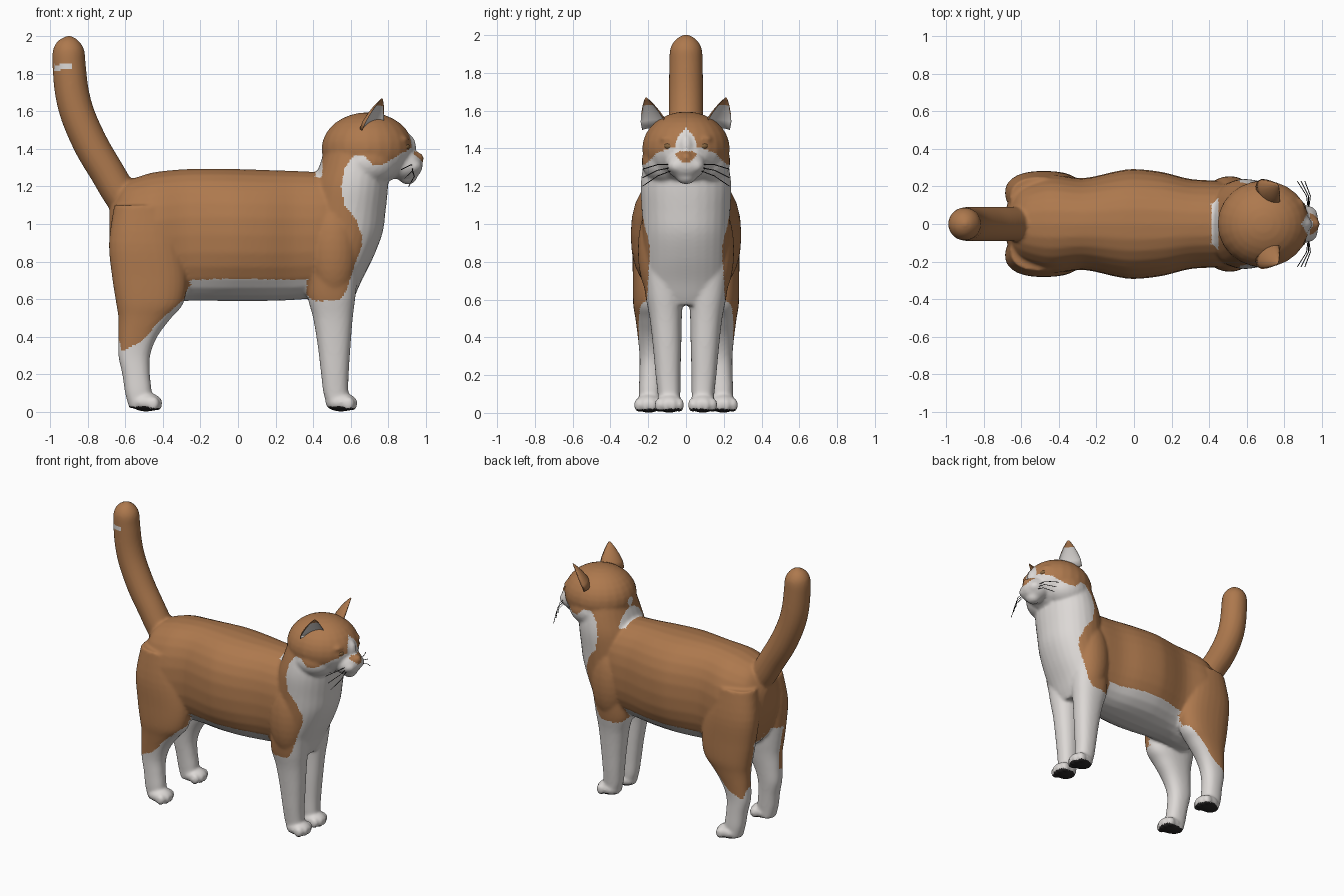
import bpy, bmesh, math
from mathutils import Vector, Matrix

if "Cube" in bpy.data.objects:
    bpy.data.objects.remove(bpy.data.objects["Cube"])


def material(name, rgb):
    m = bpy.data.materials.new(name)
    m.diffuse_color = (*rgb, 1)
    m.use_nodes = True
    m.node_tree.nodes["Principled BSDF"].inputs["Base Color"].default_value = m.diffuse_color
    return m


GINGER = material("ginger fur", (0.42, 0.19, 0.075))
WHITE = material("white fur", (0.72, 0.69, 0.67))
DARK = material("dark pads", (0.02, 0.018, 0.018))
EYE = material("amber eye", (0.24, 0.13, 0.05))


def make(name, bm, mats):
    bmesh.ops.recalc_face_normals(bm, faces=bm.faces)
    me = bpy.data.meshes.new(name)
    bm.to_mesh(me)
    bm.free()
    for m in mats:
        me.materials.append(m)
    for p in me.polygons:
        p.use_smooth = True
    ob = bpy.data.objects.new(name, me)
    bpy.context.collection.objects.link(ob)
    return ob


def smooth_path(rows, steps=4):
    """Catmull-Rom resampling of rows of numbers."""
    out = []
    for i in range(len(rows) - 1):
        a, b, c, d = (rows[max(0, min(len(rows) - 1, i + k))] for k in (-1, 0, 1, 2))
        for s in range(steps):
            t = s / steps
            out.append([0.5 * (2 * q + (r - p) * t + (2 * p - 5 * q + 4 * r - w) * t * t
                               + (3 * q - p - 3 * r + w) * t ** 3) for p, q, r, w in zip(a, b, c, d)])
    return out + [list(rows[-1])]


def skin(bm, rings):
    loops = [[bm.verts.new(p) for p in r] for r in rings]
    for a, b in zip(loops, loops[1:]):
        for i in range(len(a)):
            j = (i + 1) % len(a)
            bm.faces.new((a[i], a[j], b[j], b[i]))
    bm.faces.new(loops[0])
    bm.faces.new(loops[-1])


def loft(bm, axis, rows, side=1, power=2.3, n=28):
    """Rows: station on axis, low, high, y centre, y half width."""
    rings = []
    for t, lo, hi, yc, hy in smooth_path(rows):
        ring = []
        for i in range(n):
            c, s = math.cos(math.tau * i / n), math.sin(math.tau * i / n)
            c, s = (math.copysign(abs(v) ** (2 / power), v) for v in (c, s))
            m = (lo + hi) / 2 + (hi - lo) / 2 * c
            y = side * (yc + hy * s)
            ring.append((t, y, m) if axis == "x" else (m, y, t))
        rings.append(ring)
    skin(bm, rings)


def ball(bm, centre, radii):
    mat = Matrix.Translation(centre) @ Matrix.Diagonal((*radii, 1))
    bmesh.ops.create_uvsphere(bm, u_segments=24, v_segments=16, radius=1, matrix=mat)


def lerp(table, x):
    if x <= table[0][0]:
        return table[0][1]
    for (a, b), (c, d) in zip(table, table[1:]):
        if x <= c:
            return b + (d - b) * (x - a) / (c - a)
    return table[-1][1]


bm = bmesh.new()
# trunk, from rump to shoulders
loft(bm, "x", [(-.685, .9, 1.07, 0, .07), (-.66, .8, 1.13, 0, .14), (-.6, .66, 1.22, 0, .21),
               (-.5, .58, 1.262, 0, .255), (-.42, .57, 1.28, 0, .265), (-.27, .59, 1.293, 0, .245),
               (-.1, .59, 1.295, 0, .28), (0, .59, 1.293, 0, .293), (.15, .59, 1.288, 0, .277),
               (.3, .595, 1.283, 0, .24), (.45, .61, 1.275, 0, .23), (.55, .63, 1.26, 0, .21)])
# chest and neck
loft(bm, "z", [(.57, .39, .6, 0, .17), (.62, .37, .625, 0, .2), (.7, .36, .66, 0, .22),
               (.82, .36, .72, 0, .225), (.95, .36, .77, 0, .23), (1.07, .37, .787, 0, .235),
               (1.2, .395, .8, 0, .24), (1.3, .43, .8, 0, .228), (1.42, .47, .8, 0, .2)], power=2.1)
# head
ball(bm, (.69, 0, 1.4), (.245, .232, .195))
ball(bm, (.89, 0, 1.315), (.095, .105, .085))
ball(bm, (.905, 0, 1.255), (.05, .055, .045))
ball(bm, (.945, 0, 1.35), (.047, .035, .035))
ball(bm, (.9, 0, 1.41), (.05, .04, .07))
for s in (-1, 1):
    ball(bm, (.69, s * .1, 1.33), (.16, .135, .125))      # cheek
    ball(bm, (.925, s * .042, 1.308), (.055, .055, .045))  # whisker pad
    ball(bm, (.86, s * .09, 1.45), (.05, .055, .025))      # brow
    ball(bm, (.51, s * .15, .86), (.13, .105, .27))        # shoulder
    # front leg
    loft(bm, "z", [(.02, .48, .59, .09, .055), (.1, .455, .588, .09, .06), (.2, .443, .59, .095, .066),
                   (.35, .425, .6, .1, .075), (.5, .4, .612, .107, .085), (.62, .37, .627, .115, .1),
                   (.75, .38, .64, .12, .11)], s)
    # hind leg
    loft(bm, "z", [(.02, -.58, -.47, .19, .055), (.1, -.602, -.46, .19, .06), (.2, -.617, -.47, .185, .062),
                   (.3, -.638, -.468, .18, .066), (.4, -.638, -.43, .18, .075), (.5, -.638, -.355, .18, .088),
                   (.58, -.65, -.29, .18, .1), (.72, -.672, -.27, .175, .107), (.9, -.688, -.3, .165, .115),
                   (1.1, -.66, -.36, .14, .11)], s)
    # paws with four toes
    for x, y in ((.55, .088), (-.49, .197)):
        ball(bm, (x, s * y, .05), (.085, .072, .05))
        for k in range(4):
            o = (k - 1.5) * .036
            ball(bm, (x + .062 - abs(o) * .45, s * (y + o), .042), (.034, .024, .038))
# tail
path = smooth_path([(-.56, 1.06, .09), (-.635, 1.17, .092), (-.7, 1.28, .092), (-.78, 1.415, .093),
                    (-.85, 1.57, .092), (-.885, 1.7, .091), (-.9, 1.84, .089), (-.903, 1.915, .086),
                    (-.903, 1.955, .072), (-.902, 1.985, .045), (-.902, 2.003, .01)])
rings = []
for i, (x, z, r) in enumerate(path):
    a, b = path[max(i - 1, 0)], path[min(i + 1, len(path) - 1)]
    d = Vector((b[0] - a[0], 0, b[1] - a[1])).normalized()
    u = Vector((d.z, 0, -d.x))
    rings.append([Vector((x, 0, z)) + r * (u * math.cos(t) + Vector((0, 1, 0)) * math.sin(t))
                  for t in (math.tau * k / 24 for k in range(24))])
skin(bm, rings)

# fuse the parts into one smooth coat
cat = make("cat_coat", bm, [])
mod = cat.modifiers.new("fuse", "REMESH")
mod.mode, mod.voxel_size, mod.use_smooth_shade = "VOXEL", .01, True
mod = cat.modifiers.new("soften", "SMOOTH")
mod.factor, mod.iterations = .5, 7
fused = bpy.data.meshes.new_from_object(cat.evaluated_get(bpy.context.evaluated_depsgraph_get()))
cat.modifiers.clear()
cat.data = fused
fused.materials.clear()
for m in (GINGER, WHITE, DARK):
    fused.materials.append(m)

# coat pattern boundaries
FACE = [(.62, 1.37), (.68, 1.36), (.72, 1.31), (.78, 1.32), (.87, 1.375), (.93, 1.41), (1, 1.41)]
NECK = [(.59, .54), (.65, .58), (.78, .62), (.88, .66), (.94, .66), (1.02, .63), (1.1, .57),
        (1.2, .55), (1.3, .57), (1.37, .62)]
BLAZE = [(1.36, .08), (1.42, .055), (1.46, .045), (1.51, 0)]
LOW = [(-.64, .41), (-.62, .32), (-.52, .37), (-.4, .5), (-.28, .605), (.2, .61), (.34, .65), (.4, .59)]


def coat(p, n):
    x, a, z = p.x, abs(p.y), p.z
    inward = n.y * p.y < 0
    if z < .03 and n.z < -.55:
        return 2
    if x > .94 and 1.325 < z < 1.385 and a < .05 * (z - 1.3) / .06:
        return 0                                            # nose
    if z < lerp(LOW, x) or (z < .72 and (n.z < -.55 or (inward and a < .17))):
        return 1                                            # legs and belly
    if z < 1.45 and x > lerp(NECK, z) and z < lerp(FACE, x):
        return 1                                            # bib and muzzle
    if x > .84 and z > 1.35 and a < lerp(BLAZE, z):
        return 1                                            # blaze
    if .41 < x < .45 and a < .14 and z > 1.25:
        return 1                                            # nape band
    return int(-.98 < x < -.89 and 1.82 < z < 1.85 and p.y < .03 and x < -.88)


for p in fused.polygons:
    p.use_smooth = True
    p.material_index = coat(p.center, p.normal)

for s, side in ((-1, "right"), (1, "left")):
    # dished ear, opening forward and outward
    bm = bmesh.new()
    base, tip = Vector((.715, s * .165, 1.5)), Vector((.768, s * .212, 1.668))
    fwd = Vector((.8, s * .6, -.35)).normalized()
    across = fwd.cross(tip - base).normalized()
    rings = []
    for v, w in ((0, .085), (.25, .08), (.5, .062), (.75, .038), (.92, .017), (1, .005)):
        c = base.lerp(tip, v)
        rings.append([c + across * w * math.cos(t) - fwd * w * .65 *
                      (math.sin(t) if math.sin(t) > 0 else -.6 * math.sin(t))
                      for t in (math.tau * (k + .01) / 20 for k in range(20))])
    skin(bm, rings)
    for f in bm.faces:
        f.normal_update()
    bmesh.ops.recalc_face_normals(bm, faces=bm.faces)
    for f in bm.faces:
        f.material_index = int(f.normal.dot(fwd) > .35 and f.calc_center_median().z < 1.64)
    make(side + "_ear", bm, [GINGER, WHITE])
    # eye
    bm = bmesh.new()
    ball(bm, (.888, s * .088, 1.412), (.028, .032, .02))
    make(side + "_eye", bm, [EYE])
    # whiskers
    bm = bmesh.new()
    for k in range(3):
        a, b = Vector((.93, s * .07, 1.315 - .015 * k)), Vector((.87 + .02 * k, s * .23, 1.29 - .045 * k))
        mid = (a + b) / 2 + Vector((.02, 0, .012))
        skin(bm, [[c + Vector((.0025 * math.cos(t), 0, .0025 * math.sin(t))) for t in (0, 1.57, 3.14, 4.71)]
                  for c in (a, mid, b)])
    make(side + "_whiskers", bm, [DARK])
